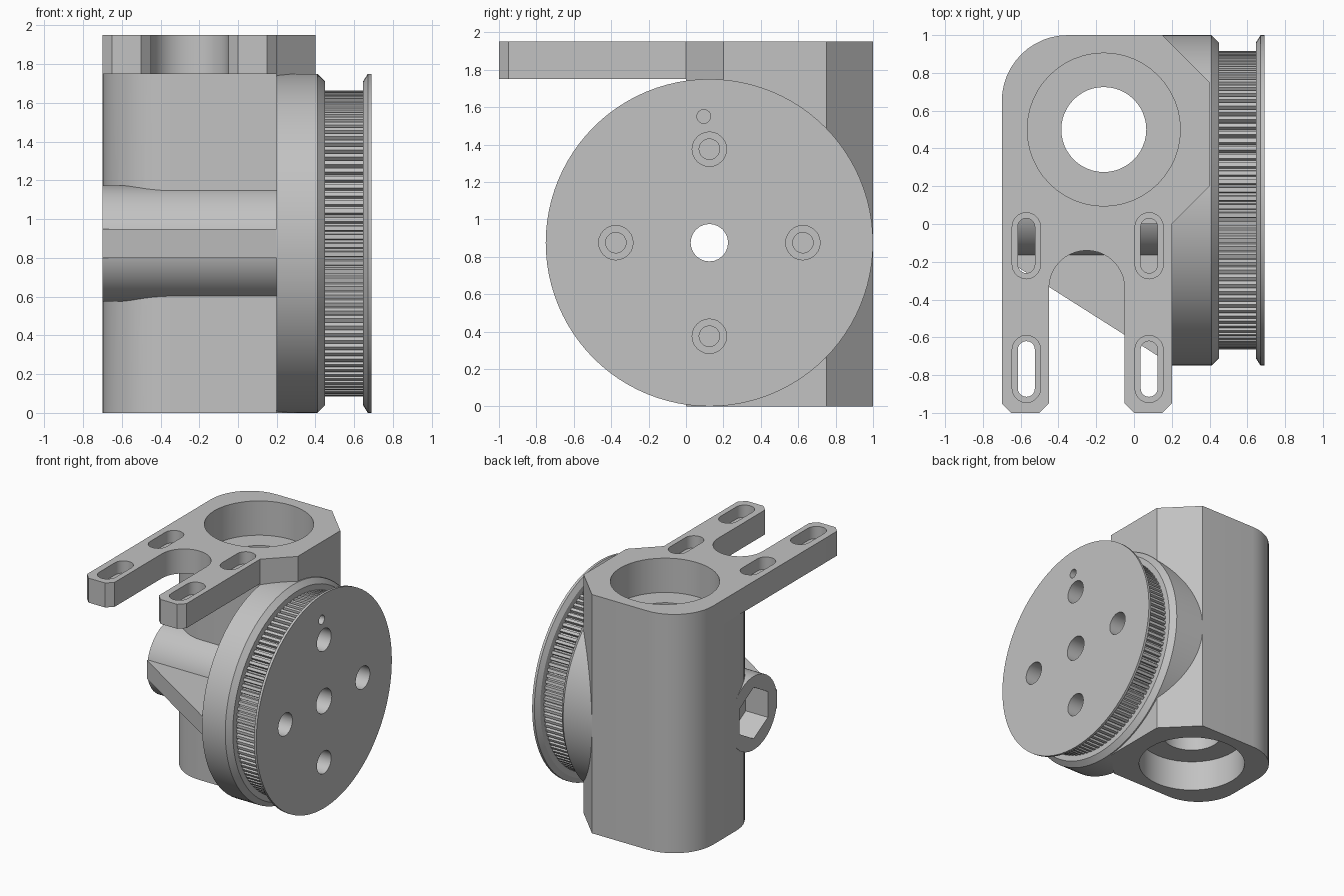
import bpy, bmesh
from math import sin, cos, pi, radians

old = bpy.data.objects.get("Cube")
if old:
    bpy.data.objects.remove(old)

grey = bpy.data.materials.new("plain grey")
grey.use_nodes = True
colour = (0.54, 0.54, 0.54, 1)
grey.diffuse_color = colour
grey.node_tree.nodes["Principled BSDF"].inputs["Base Color"].default_value = colour

HUB = (0.125, 0.875)       # wheel axis in y, z
BORE = (-0.16, 0.5)        # vertical bore in x, y


def arc(c, r, a0, a1, n):
    return [(c[0] + r * cos(radians(a0 + (a1 - a0) * i / n)),
             c[1] + r * sin(radians(a0 + (a1 - a0) * i / n))) for i in range(n + 1)]


def circle(c, r, n=48, start=0):
    return arc(c, r, start, start + 360, n)[:-1]


def slot(x, y0, y1, r):
    return arc((x, y1 - r), r, 0, 180, 10) + arc((x, y0 + r), r, 180, 360, 10)


def loft(name, sections, axis):
    """Solid through (outline, height) sections along the z or x axis."""
    bm = bmesh.new()
    rings = []
    for pts, h in sections:
        rings.append([bm.verts.new((u, v, h) if axis == "z" else (h, u, v)) for u, v in pts])
    for a, b in zip(rings, rings[1:]):
        n = len(a)
        for i in range(n):
            j = (i + 1) % n
            bm.faces.new((a[i], a[j], b[j], b[i]))
    bm.faces.new(rings[0][::-1])
    bm.faces.new(rings[-1])
    bmesh.ops.recalc_face_normals(bm, faces=bm.faces)
    mesh = bpy.data.meshes.new(name)
    bm.to_mesh(mesh)
    bm.free()
    mesh.materials.append(grey)
    ob = bpy.data.objects.new(name, mesh)
    bpy.context.collection.objects.link(ob)
    return ob


def prism(name, pts, a, b, axis="z"):
    return loft(name, [(pts, a), (pts, b)], axis)


def cut(ob, cutters):
    """Subtract each cutter from the part, then remove the cutter."""
    for cutter in cutters:
        mod = ob.modifiers.new("cut", "BOOLEAN")
        mod.operation, mod.solver, mod.object = "DIFFERENCE", "EXACT", cutter
        bpy.context.view_layer.update()
        dg = bpy.context.evaluated_depsgraph_get()
        mesh = bpy.data.meshes.new_from_object(ob.evaluated_get(dg))
        ob.modifiers.remove(mod)
        ob.data = mesh
        bpy.data.objects.remove(cutter)


def smooth(ob):
    bpy.ops.object.select_all(action="DESELECT")
    ob.select_set(True)
    bpy.context.view_layer.objects.active = ob
    bpy.ops.object.shade_smooth_by_angle(angle=radians(25))


# Upright column with two rounded and two chamfered corners
back_right = [(0.2, 0), (0.4, 0.2), (0.4, 0.75), (0.15, 1)]
back_left = arc((-0.35, 0.65), 0.35, 90, 180, 12)
front_left = arc((-0.35, 0.35), 0.35, 180, 270, 12)
column = prism("column_housing", back_right + back_left + front_left, 0, 1.75)

# Top plate with two arms and a rounded notch
arm_left = [(-0.7, -0.95), (-0.65, -1), (-0.5, -1), (-0.45, -0.95)]
arm_right = [(-0.05, -0.95), (0, -1), (0.15, -1), (0.2, -0.95)]
notch = arc((-0.25, -0.34), 0.2, 180, 0, 20)
plate = prism("mounting_plate", back_right + back_left + arm_left + notch + arm_right, 1.75, 1.95)

# Axle hub, round backing disc with a rear shoulder, and tapered web
hub = prism("axle_hub", circle(HUB, 0.3, 64), -0.7, 0.3, "x")
disc = loft("backing_disc", [(circle(HUB, r, 96), x) for x, r in
                             ((0.2, 0.875), (0.41, 0.875), (0.45, 0.835))], "x")
shoulder = prism("disc_shoulder", arc(HUB, 0.875, -60, 60, 32), 0.15, 0.3, "x")
web = prism("web", [(-0.7, -0.175), (0.2, -0.745), (0.25, -0.74), (0.25, -0.1), (-0.7, -0.1)],
            0.8, 0.95)

# Bearing seats at both ends of the vertical bore, axle hole and hex pocket
for part in (column, hub, disc, shoulder):
    cut(part, [
        prism("top_seat", circle(BORE, 0.405), 1.67, 2),
        prism("bottom_seat", circle(BORE, 0.405), -0.1, 0.25),
        prism("bore", circle(BORE, 0.225), -0.2, 2.1),
        prism("hex_pocket", circle(HUB, 0.21, 6, 90), -0.8, -0.5, "x"),
        prism("axle_hole", circle(HUB, 0.1, 24), -0.9, 0.6, "x")])

# Counterbored adjustment slots in the plate
cutters = [prism("top_seat", circle(BORE, 0.405), 1.6, 2)]
for x in (-0.57, 0.08):
    for y0, y1 in ((-0.29, 0.06), (-0.945, -0.59)):
        cutters.append(prism("slot_recess", slot(x, y0, y1, 0.075), 1.85, 2))
        cutters.append(prism("slot_hole", slot(x, y0 + 0.03, y1 - 0.03, 0.045), 1.7, 2))
cut(plate, cutters)

# Toothed belt ring
teeth = 110
outline = []
for i in range(teeth):
    for f, r in ((0, 0.79), (0.5, 0.79), (0.62, 0.765), (0.88, 0.765)):
        a = 2 * pi * (i + f) / teeth
        outline.append((HUB[0] + r * cos(a), HUB[1] + r * sin(a)))
ring = prism("belt_teeth", outline, 0.45, 0.65, "x")

# Outer flange with a bevelled inner rim
flange = loft("wheel_flange", [(circle(HUB, r, 96), x) for x, r in
                               ((0.645, 0.835), (0.67, 0.875), (0.69, 0.875))], "x")

# Axle hole, four stepped screw holes and a small locating hole
for part in (ring, flange):
    cuts = [prism("axle_hole", circle(HUB, 0.1, 24), 0.3, 0.8, "x"),
            prism("pin_hole", circle((0.095, 1.55), 0.037, 16), 0.55, 0.8, "x")]
    for k in range(4):
        c = (HUB[0] + 0.5 * cos(k * pi / 2), HUB[1] + 0.5 * sin(k * pi / 2))
        cuts.append(prism("screw_head", circle(c, 0.092, 24), 0.55, 0.8, "x"))
        cuts.append(prism("screw_hole", circle(c, 0.055, 20), 0.47, 0.8, "x"))
    cut(part, cuts)

for ob in (column, plate, hub, disc, shoulder, ring, flange):
    smooth(ob)
